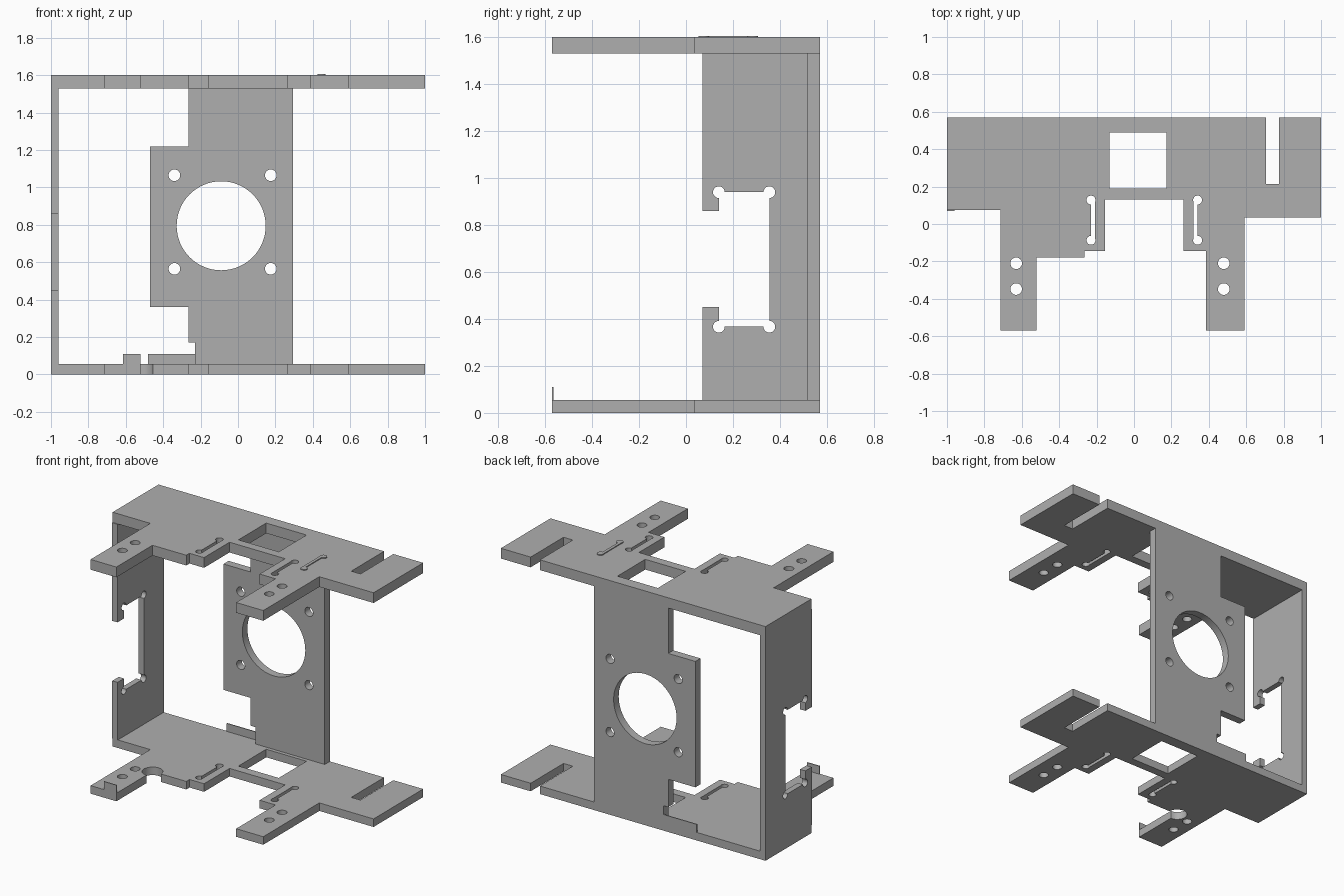
import bpy
from math import sin, cos, acos, pi, radians

cube = bpy.data.objects.get("Cube")
if cube:
    bpy.data.objects.remove(cube, do_unlink=True)

grey = bpy.data.materials.new("plain grey")
grey.use_nodes = True
GREY = (0.43, 0.43, 0.43, 1)
grey.diffuse_color = GREY
grey.node_tree.nodes["Principled BSDF"].inputs["Base Color"].default_value = GREY


def arc(cx, cy, r, start, end, steps=18):
    """Points along an arc, angles in degrees."""
    angles = [radians(start + (end - start) * i / steps) for i in range(steps + 1)]
    return [(cx + r * cos(a), cy + r * sin(a)) for a in angles]


def circle(cx, cy, r, steps=24):
    return arc(cx, cy, r, 0, 360, steps)[:-1]


def dumbbell(cx, low, high, r, left, right):
    """Slot with round ends; left and right bound the narrow bar."""
    a = acos(right / r) * 180 / pi
    b = acos(left / r) * 180 / pi
    return arc(cx, high, r, -a, 360 - b) + arc(cx, low, r, b, 360 + a)


def box(x0, x1, y0, y1):
    return [(x0, y0), (x1, y0), (x1, y1), (x0, y1)]


def sheet(name, loops, thickness, location, rotation=(0, 0, 0)):
    """Extrude an outline with holes into a flat panel."""
    curve = bpy.data.curves.new(name, "CURVE")
    curve.dimensions = "2D"
    curve.fill_mode = "BOTH"
    curve.extrude = thickness / 2
    for loop in loops:
        spline = curve.splines.new("POLY")
        spline.points.add(len(loop) - 1)
        for point, (x, y) in zip(spline.points, loop):
            point.co = (x, y, 0, 1)
        spline.use_cyclic_u = True
    obj = bpy.data.objects.new(name, curve)
    bpy.context.collection.objects.link(obj)
    obj.location = location
    obj.rotation_euler = [radians(a) for a in rotation]
    bpy.ops.object.select_all(action="DESELECT")
    obj.select_set(True)
    bpy.context.view_layer.objects.active = obj
    bpy.ops.object.convert(target="MESH")
    obj = bpy.context.object
    obj.name = name
    obj.data.materials.clear()
    obj.data.materials.append(grey)
    bpy.ops.object.shade_smooth_by_angle(angle=radians(30))
    return obj


UPRIGHT = (90, 0, 0)
SIDEWAYS = (90, 0, 90)


# Horizontal plates with legs, arm slot, window and fixing holes
def plate_loops(inner_corner):
    outline = [(-1, .57), (.705, .57), (.705, .215), (.775, .215), (.775, .57),
               (1, .57), (1, .035), (.59, .035), (.59, -.57), (.385, -.57),
               (.385, -.145), (.265, -.145), (.265, .13), (-.155, .13),
               (-.155, -.145), (-.265, -.145), (-.265, -.18)]
    outline += inner_corner
    outline += [(-.52, -.57), (-.715, -.57), (-.715, .075), (-1, .075)]
    holes = [circle(x, y, .031) for x in (-.63, .48) for y in (-.21, -.348)]
    slots = [dumbbell(-.23, -.087, .128, .024, 0, .022),
             dumbbell(.34, -.087, .128, .024, -.022, 0)]
    return [outline, box(-.13, .175, .19, .49)] + holes + slots


sheet("bottom_plate", plate_loops(arc(-.52, -.18, .065, 0, 270)), .055, (0, 0, .0275))
sheet("top_plate", plate_loops([(-.52, -.18)]), .07, (0, 0, 1.565))

# Side wall with a front opening and relieved corners
R = .025
side = [(.07, .055), (.57, .055), (.57, 1.53), (.07, 1.53), (.07, .86), (.14, .86)]
for y, z, start in ((.14, .94, 270), (.355, .94, 180), (.355, .367, 90), (.14, .367, 0)):
    side += arc(y, z, R, start, start - 270)
side += [(.14, .45), (.07, .45)]
sheet("side_wall", [side], .04, (-.98, 0, 0), SIDEWAYS)

# Back wall with a large round opening and four bolt holes
back = [(.295, .055), (.295, 1.53), (-.265, 1.53), (-.265, 1.22), (-.47, 1.22),
        (-.47, .36), (-.265, .36), (-.265, .17), (-.23, .17), (-.23, .055)]
bolts = [circle(x, z, .031) for x in (-.34, .175) for z in (.565, 1.065)]
sheet("back_wall", [back, circle(-.09, .795, .238, 64)] + bolts, .055,
      (0, .5425, 0), UPRIGHT)

# Thin upright tabs on the bottom plate
sheet("back_tab", [box(-.48, -.23, .055, .11)], .006, (0, .567, 0), UPRIGHT)
sheet("leg_tab", [box(-.615, -.52, .055, .11)], .006, (0, -.567, 0), UPRIGHT)

# Raised slot marking on the top plate
sheet("slot_marking", [dumbbell(.447, .075, .285, .022, -.02, 0)], .006, (0, 0, 1.603))
